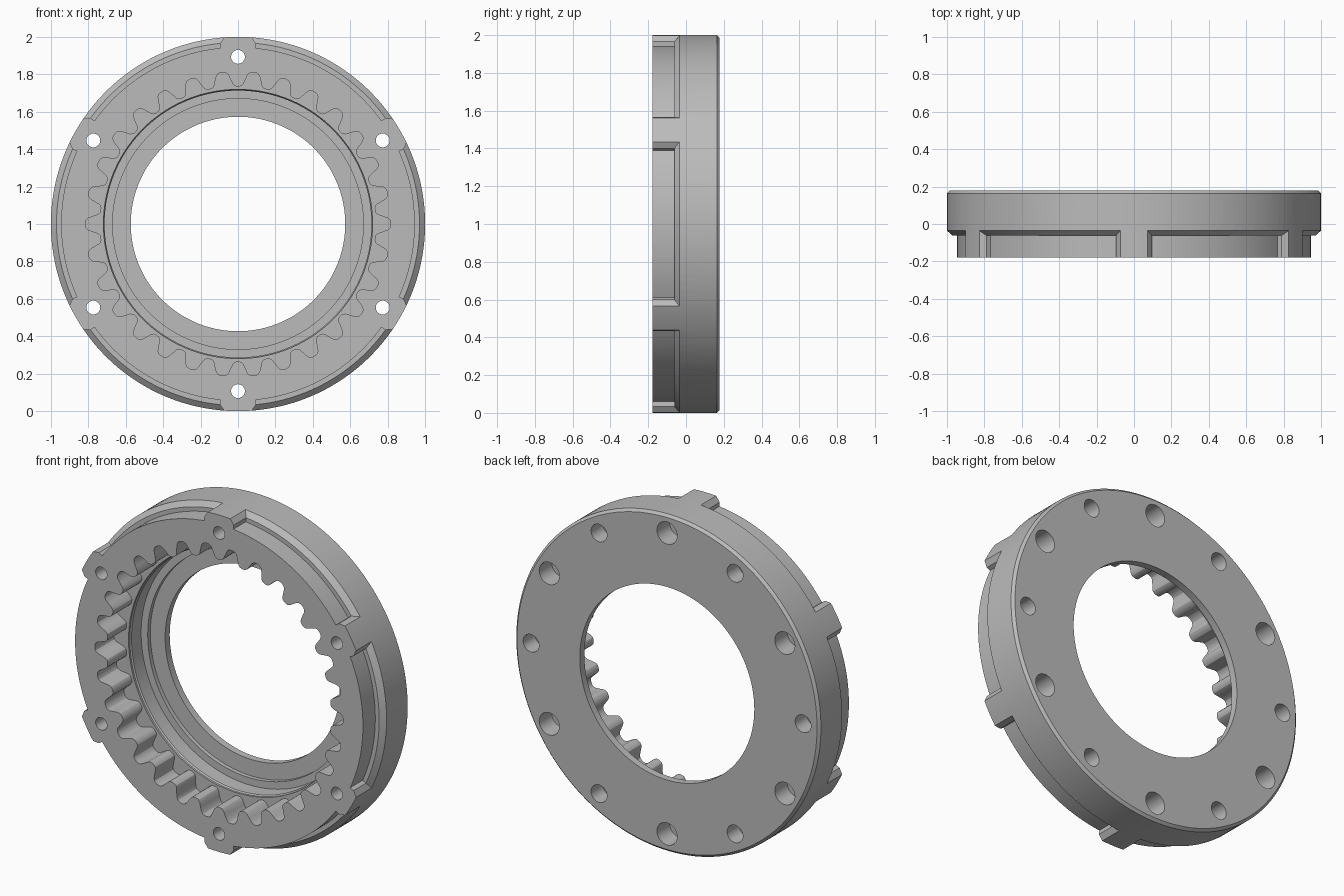
import bpy, bmesh
from math import sin, cos, tanh, pi, radians
from mathutils import Vector

cube = bpy.data.objects.get("Cube")
if cube:
    bpy.data.objects.remove(cube)

FRONT, BACK = -0.178, 0.178
CENTRE = Vector((0, 0, 1))


def polar(r, a, y):
    """Point at radius r and angle a around the ring's axis."""
    return CENTRE + Vector((r * cos(a), y, r * sin(a)))


def loft(bm, rings, wrap=False, cap=True):
    """Skin a row of closed rings; wrap joins the last ring to the first."""
    rows = [[bm.verts.new(p) for p in ring] for ring in rings]
    n = len(rows[0])
    pairs = list(zip(rows, rows[1:])) + ([(rows[-1], rows[0])] if wrap else [])
    for a, b in pairs:
        for i in range(n):
            j = (i + 1) % n
            bm.faces.new((a[i], a[j], b[j], b[i]))
    if cap and not wrap:
        bm.faces.new(rows[0])
        bm.faces.new(rows[-1])
    return rows


def to_object(bm, name):
    bmesh.ops.recalc_face_normals(bm, faces=bm.faces)
    mesh = bpy.data.meshes.new(name)
    bm.to_mesh(mesh)
    bm.free()
    ob = bpy.data.objects.new(name, mesh)
    bpy.context.collection.objects.link(ob)
    return ob


# Ring body: one turned profile, with stepped bore and chamfered back rim
profile = [(1, FRONT), (1, BACK - 0.015), (0.985, BACK), (0.573, BACK),
           (0.573, 0.135), (0.67, 0.135), (0.67, 0.11), (0.713, 0.11),
           (0.713, 0.02), (0.719, 0.012), (0.719, FRONT)]
bm = bmesh.new()
SEG = 144
loft(bm, [[polar(r, 2 * pi * i / SEG, y) for r, y in profile]
          for i in range(SEG)], wrap=True)
body = to_object(bm, "ring_gear_body")

bm = bmesh.new()

# Internal gear cutter: rounded teeth
TEETH, STEPS = 30, 16
outline = []
for i in range(TEETH * STEPS):
    a = 2 * pi * i / (TEETH * STEPS)
    outline.append((0.775 + 0.04 * tanh(1.8 * cos(TEETH * a)) / tanh(1.8), a))
loft(bm, [[polar(r, a, y) for r, a in outline] for y in (FRONT - 0.1, 0.0)])


# Rim groove cutter: an arc whose mouth flares towards the outside
def groove(mid):
    low, mouth = radians(24.3), radians(25.8)
    wide = 2 * mouth - low
    f = FRONT - 0.1
    section = [(0.945, low, f), (0.945, low, -0.062), (0.97, low, -0.062),
               (1.0, mouth, -0.035), (1.03, wide, -0.008), (1.03, wide, f),
               (1.0, mouth, f), (0.97, low, f)]
    n = 28
    rows = loft(bm, [[polar(r, mid + h * (2 * i / n - 1), y)
                      for r, h, y in section] for i in range(n + 1)], cap=False)
    for row in (rows[0], rows[-1]):
        for quad in ((0, 1, 2, 7), (7, 2, 3, 6), (6, 3, 4, 5)):
            bm.faces.new([row[k] for k in quad])


# Hole cutter: a turned pin made of (radius, y) steps
def pin(angle, steps):
    hub = polar(0.893, angle, 0)
    loft(bm, [[hub + Vector((r * cos(t), y, r * sin(t)))
               for t in (2 * pi * k / 32 for k in range(32))]
              for r, y in steps])


for k in range(6):
    a = k * pi / 3
    groove(a)
    pin(a, [(0.052, 0.07), (0.052, BACK + 0.1)])
    pin(a + pi / 6, [(0.037, FRONT - 0.1), (0.037, 0.06),
                     (0.066, 0.06), (0.066, BACK + 0.1)])

cutter = to_object(bm, "cutter")
cutter.hide_render = True

# Cut the body, then bake the result
mod = body.modifiers.new("cut", "BOOLEAN")
mod.operation = "DIFFERENCE"
mod.solver = "EXACT"
mod.object = cutter
deps = bpy.context.evaluated_depsgraph_get()
baked = bpy.data.meshes.new_from_object(body.evaluated_get(deps))
body.modifiers.clear()
body.data = baked
bpy.data.objects.remove(cutter)

# Single grey metal colour
mat = bpy.data.materials.new("plain_grey")
mat.use_nodes = True
grey = (0.5, 0.5, 0.5, 1)
mat.diffuse_color = grey
mat.node_tree.nodes["Principled BSDF"].inputs["Base Color"].default_value = grey
body.data.materials.clear()
body.data.materials.append(mat)

for ob in bpy.context.selected_objects:
    ob.select_set(False)
body.select_set(True)
bpy.context.view_layer.objects.active = body
bpy.ops.object.shade_smooth_by_angle(angle=radians(25))
